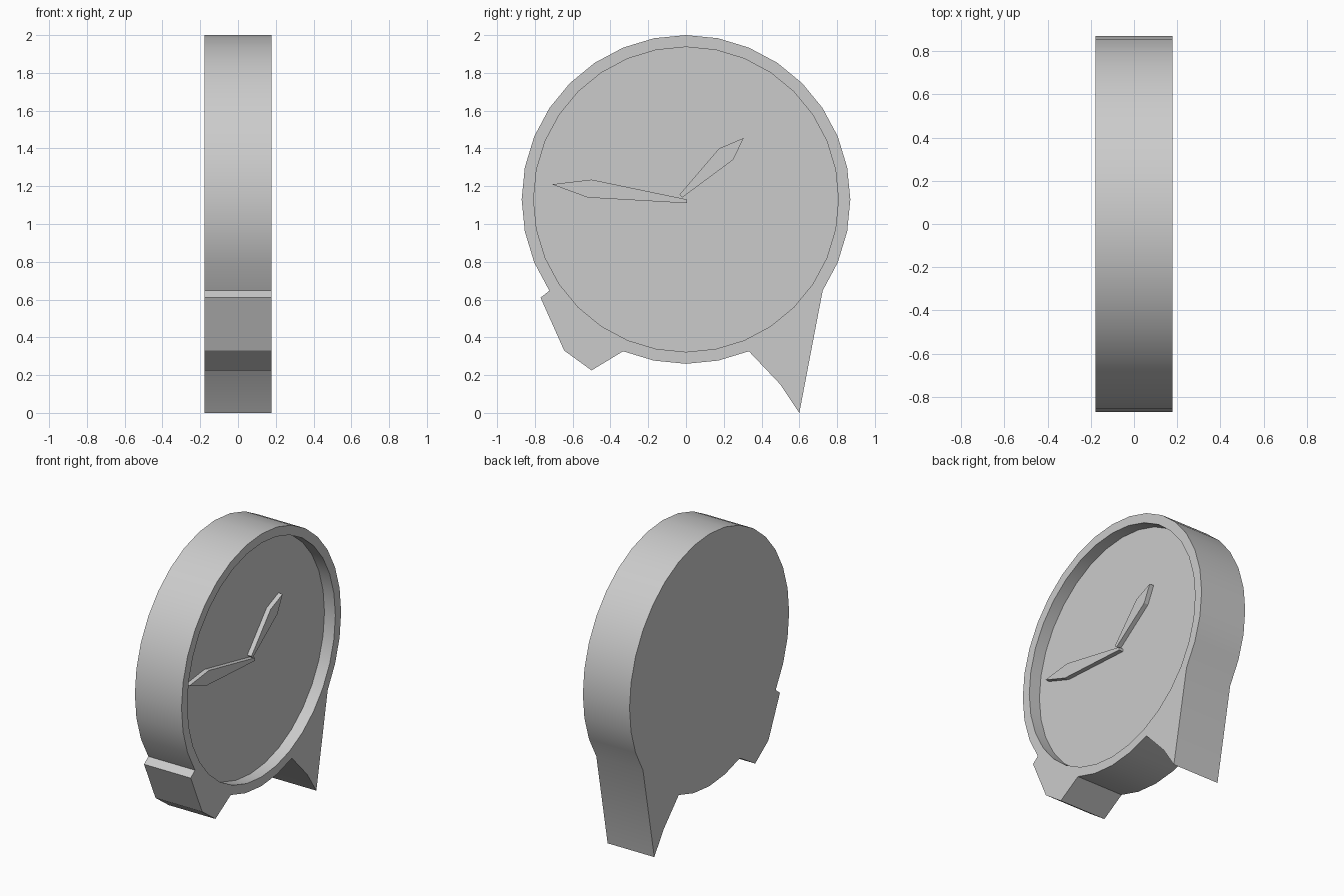
import bpy, bmesh, math

if "Cube" in bpy.data.objects:
    bpy.data.objects.remove(bpy.data.objects["Cube"])

CZ, SIDES, HALF = 1.13, 32, 0.178
FLOOR, HAND_TOP = 0.095, 0.127


def ring(radius, steps):
    # Points on the dial circle, counted clockwise from the top
    return [(radius * math.sin(2 * math.pi * i / SIDES),
             CZ + radius * math.cos(2 * math.pi * i / SIDES)) for i in steps]


def prism(name, points, x0, x1):
    # Extrude a (y, z) outline along x
    bm = bmesh.new()
    base = bm.faces.new([bm.verts.new((x0, y, z)) for y, z in points])
    ext = bmesh.ops.extrude_face_region(bm, geom=[base], use_keep_orig=True)
    verts = [g for g in ext["geom"] if isinstance(g, bmesh.types.BMVert)]
    bmesh.ops.translate(bm, verts=verts, vec=(x1 - x0, 0, 0))
    bmesh.ops.recalc_face_normals(bm, faces=bm.faces)
    mesh = bpy.data.meshes.new(name)
    bm.to_mesh(mesh)
    bm.free()
    obj = bpy.data.objects.new(name, mesh)
    bpy.context.collection.objects.link(obj)
    return obj


def activate(obj):
    bpy.ops.object.select_all(action='DESELECT')
    obj.select_set(True)
    bpy.context.view_layer.objects.active = obj


# Round case with one long pointed foot and one short foot
outline = (ring(0.87, range(0, 12))
           + [(0.6, 0.0), (0.5, 0.15)]
           + ring(0.87, range(14, 19))
           + [(-0.5, 0.225), (-0.645, 0.33), (-0.77, 0.61)]
           + ring(0.87, range(21, 32)))
case = prism("clock_case", outline, -HALF, HALF)

# Recessed dial
cutter = prism("dial_cutter", ring(0.807, range(SIDES)), FLOOR, HALF + 0.1)
cutter.hide_render = True
cut = case.modifiers.new("dial_recess", 'BOOLEAN')
cut.operation = 'DIFFERENCE'
cut.solver = 'EXACT'
cut.object = cutter
activate(case)
bpy.ops.object.modifier_apply(modifier=cut.name)
bpy.data.objects.remove(cutter)
bpy.ops.object.shade_smooth_by_angle(angle=math.radians(30))

# Hands
prism("minute_hand", [(-0.71, 1.21), (-0.5, 1.235), (0.005, 1.13),
                      (0.005, 1.11), (-0.52, 1.14)], FLOOR, HAND_TOP)
prism("hour_hand", [(-0.035, 1.155), (0.175, 1.4), (0.305, 1.455),
                    (0.25, 1.34), (-0.02, 1.14)], FLOOR, HAND_TOP)
